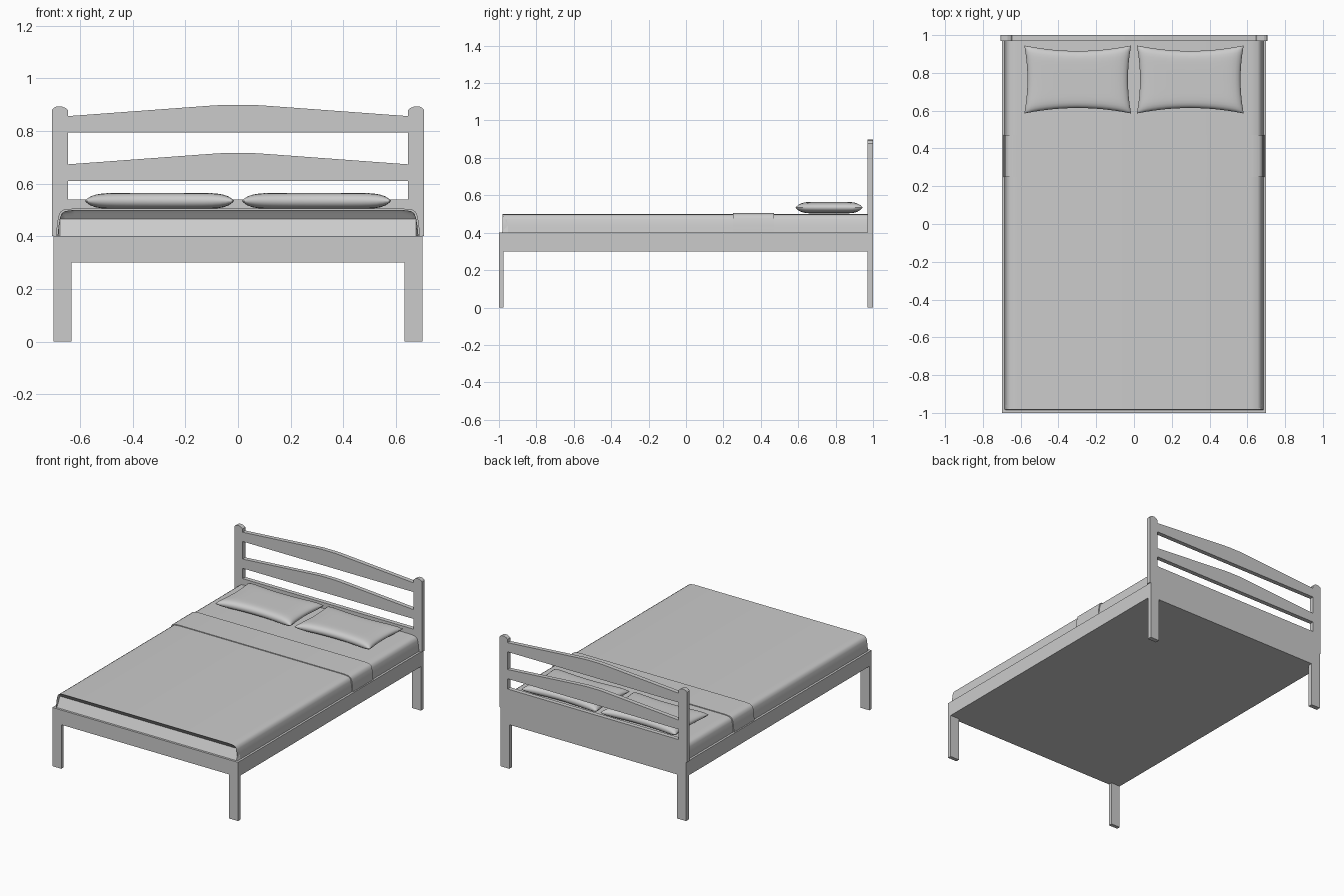
import bpy, bmesh, math

cube = bpy.data.objects.get("Cube")
if cube:
    bpy.data.objects.remove(cube, do_unlink=True)

grey = bpy.data.materials.new("plain grey")
grey.use_nodes = True
grey.diffuse_color = (0.6, 0.6, 0.6, 1)
grey.node_tree.nodes["Principled BSDF"].inputs["Base Color"].default_value = (0.6, 0.6, 0.6, 1)


def finish(name, bm, smooth=False):
    bmesh.ops.recalc_face_normals(bm, faces=bm.faces)
    mesh = bpy.data.meshes.new(name)
    bm.to_mesh(mesh)
    bm.free()
    obj = bpy.data.objects.new(name, mesh)
    bpy.context.collection.objects.link(obj)
    mesh.materials.append(grey)
    if smooth:
        bpy.ops.object.select_all(action='DESELECT')
        obj.select_set(True)
        bpy.context.view_layer.objects.active = obj
        bpy.ops.object.shade_smooth_by_angle(angle=math.radians(40))
    return obj


def box(name, x, y, z):
    """Box from (min, max) pairs."""
    bm = bmesh.new()
    bmesh.ops.create_cube(bm, size=1)
    for v in bm.verts:
        v.co = [lo + (hi - lo) * (c + 0.5) for c, (lo, hi) in zip(v.co, (x, y, z))]
    return finish(name, bm)


def extrude_xz(name, outline, y0, y1):
    """Extrude an x-z outline along y."""
    bm = bmesh.new()
    face = bm.faces.new([bm.verts.new((x, y0, z)) for x, z in outline])
    moved = bmesh.ops.extrude_face_region(bm, geom=[face])["geom"]
    for v in moved:
        if isinstance(v, bmesh.types.BMVert):
            v.co.y = y1
    return finish(name, bm)


BACK = 0.97

# Frame and closed underside
box("bed_frame", (-0.7, 0.7), (-1, 1), (0.3, 0.4))

# Legs, posts with rounded tops
for side, s in (("left", 1), ("right", -1)):
    xs = sorted((s * 0.632, s * 0.7))
    box(side + "_front_leg", xs, (-1, -0.975), (0, 0.3))
    box(side + "_back_leg", xs, (BACK, 1), (0, 0.3))
    post = [(0.645, 0.4), (0.707, 0.4), (0.707, 0.878), (0.7, 0.887), (0.687, 0.893),
            (0.67, 0.893), (0.655, 0.887), (0.645, 0.878)]
    extrude_xz(side + "_head_post", [(s * x, z) for x, z in post], BACK, 1)

# Headboard panel and the two arched rails
box("headboard_panel", (-0.645, 0.645), (BACK, 1), (0.4, 0.54))
for name, base in (("lower_rail", 0.61), ("upper_rail", 0.793)):
    half = [(0.645, 0), (0.645, 0.063), (0.1, 0.103), (0.05, 0.106)]
    outline = half + [(-x, z) for x, z in reversed(half)]
    extrude_xz(name, [(x, base + z) for x, z in outline], BACK, 1)


def cover(name, profile, y0, y1, round_front=0):
    """Draped cloth: half profile mirrored in x, optionally curved down at the front."""
    bm = bmesh.new()
    section = profile + [(-x, z) for x, z in reversed(profile)]
    steps = [math.pi / 2 * i / 6 for i in range(7)] if round_front else [math.pi / 2]
    rows = []
    for a in steps:
        inset, cap = round_front * (1 - math.cos(math.pi / 2 - a)), 0.465 + 0.04 * math.sin(a)
        rows.append((y0 + inset, cap))
    if round_front:
        rows = [(y0 - 0.003, 0.4)] + rows
    rows.append((y1, 1))
    rings = [[bm.verts.new((x, y, min(z, cap))) for x, z in section] for y, cap in rows]
    for a, b in zip(rings, rings[1:]):
        for i in range(len(section)):
            j = (i + 1) % len(section)
            bm.faces.new((a[i], a[j], b[j], b[i]))
    bm.faces.new(rings[0])
    bm.faces.new(rings[-1])
    bmesh.ops.remove_doubles(bm, verts=bm.verts, dist=0.0001)
    return finish(name, bm, True)


# Mattress and turned-down sheet band
drape = [(0.685, 0.4), (0.681, 0.44), (0.676, 0.47), (0.669, 0.487), (0.655, 0.496), (0.62, 0.5)]
cover("mattress", drape, -0.982, BACK, 0.03)
cover("folded_sheet", [(x + 0.006, z + (0.005 if z > 0.4 else 0)) for x, z in drape], 0.25, 0.47)


def pillow(name, cx):
    """Cushion with pulled corners, concave edges and a broad flat crown."""
    n, bm = 20, bmesh.new()
    ts = [math.sin(math.pi / 2 * (2 * i / n - 1)) for i in range(n + 1)]
    for sign in (1, -1):
        grid = []
        for u in ts:
            row = []
            for v in ts:
                x = u * (0.283 - 0.017 * (1 - v * v))
                y = v * (0.18 - 0.029 * (1 - u * u))
                h = math.sqrt(max(0, (1 - u ** 8) * (1 - v ** 8)))
                row.append(bm.verts.new((cx + x, 0.765 + y, 0.534 + sign * 0.031 * h)))
            grid.append(row)
        for i in range(n):
            for j in range(n):
                bm.faces.new((grid[i][j], grid[i + 1][j], grid[i + 1][j + 1], grid[i][j + 1]))
    bmesh.ops.remove_doubles(bm, verts=bm.verts, dist=0.0001)
    return finish(name, bm, True)


pillow("left_pillow", 0.298)
pillow("right_pillow", -0.298)
